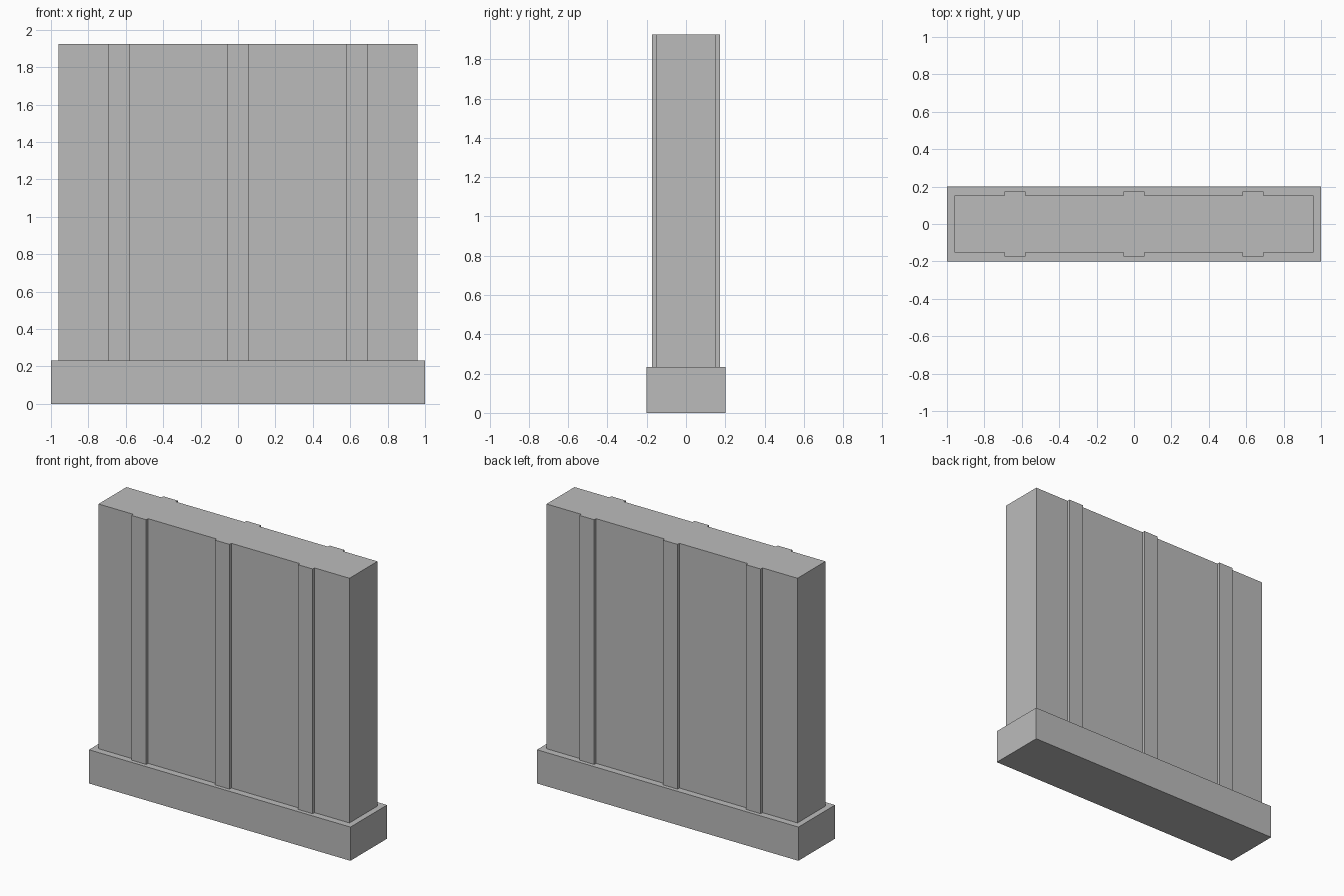
import bpy

if "Cube" in bpy.data.objects:
    bpy.data.objects.remove(bpy.data.objects["Cube"], do_unlink=True)

# Single plain grey
grey = bpy.data.materials.new("plain_grey")
grey.use_nodes = True
grey.diffuse_color = (0.5, 0.5, 0.5, 1)
grey.node_tree.nodes["Principled BSDF"].inputs["Base Color"].default_value = (0.5, 0.5, 0.5, 1)

BASE_TOP, WALL_TOP = 0.233, 1.925
WALL_X, WALL_Y = 0.96, 0.153
RIB_HALF, RIB_Y = 0.056, 0.173


def extrude_outline(name, outline, z0, z1):
    """Closed prism from a counter-clockwise outline."""
    n = len(outline)
    verts = [(x, y, z) for z in (z0, z1) for x, y in outline]
    faces = [tuple(reversed(range(n))), tuple(range(n, 2 * n))]
    faces += [(i, (i + 1) % n, (i + 1) % n + n, i + n) for i in range(n)]
    mesh = bpy.data.meshes.new(name)
    mesh.from_pydata(verts, [], faces)
    mesh.materials.append(grey)
    obj = bpy.data.objects.new(name, mesh)
    bpy.context.collection.objects.link(obj)
    return obj


# Plinth
extrude_outline("base", [(-1, -0.2), (1, -0.2), (1, 0.2), (-1, 0.2)], 0, BASE_TOP)

# Wall with three shallow ribs on each long side
front = [(-WALL_X, -WALL_Y)]
for cx in (-0.637, 0, 0.637):
    l, r = cx - RIB_HALF, cx + RIB_HALF
    front += [(l, -WALL_Y), (l, -RIB_Y), (r, -RIB_Y), (r, -WALL_Y)]
front.append((WALL_X, -WALL_Y))
back = [(-x, -y) for x, y in front]
extrude_outline("ribbed_wall", front + back, BASE_TOP, WALL_TOP)
